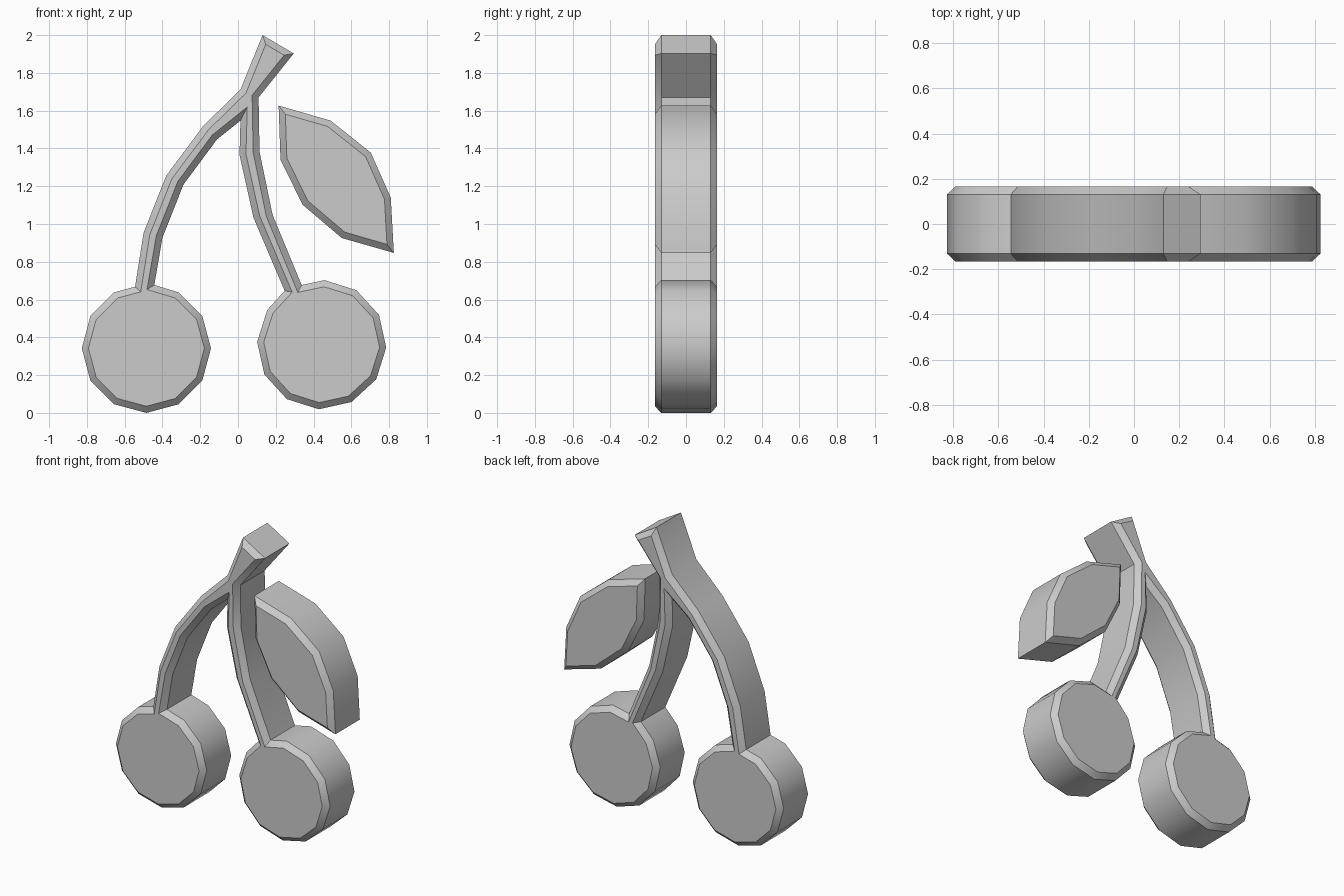
import bpy, bmesh
from math import radians, cos, sin
from mathutils import Vector

HALF_DEPTH = 0.165
BEVEL = 0.034

cube = bpy.data.objects.get("Cube")
if cube:
    bpy.data.objects.remove(cube, do_unlink=True)

grey = bpy.data.materials.new("plain grey")
grey.use_nodes = True
GREY = (0.6, 0.6, 0.6, 1)
grey.diffuse_color = GREY
grey.node_tree.nodes["Principled BSDF"].inputs["Base Color"].default_value = GREY


def fruit(cx, cz, start):
    """Clockwise twelve-sided rim, leaving out the corner hidden by the stem."""
    angles = [radians(start - 30 * i) for i in range(11)]
    return [(cx + 0.342 * cos(a), cz + 0.342 * sin(a)) for a in angles]


def inset(points, amount):
    """Move a clockwise outline inwards with mitred corners."""
    pts = [Vector(p) for p in points]
    result = []
    for i, p in enumerate(pts):
        a = (p - pts[i - 1]).normalized()
        b = (pts[(i + 1) % len(pts)] - p).normalized()
        na, nb = Vector((a.y, -a.x)), Vector((b.y, -b.x))
        result.append(p + (na + nb) * amount / (1 + na.dot(nb)))
    return result


def bevelled_slab(name, outline):
    """Extrude an outline through y, with chamfered front and back rims."""
    inner = inset(outline, BEVEL)
    bm = bmesh.new()
    layers = [(inner, -HALF_DEPTH), (outline, BEVEL - HALF_DEPTH),
              (outline, HALF_DEPTH - BEVEL), (inner, HALF_DEPTH)]
    rings = [[bm.verts.new((x, y, z)) for x, z in pts] for pts, y in layers]
    n = len(outline)
    for r, s in zip(rings, rings[1:]):
        for i in range(n):
            j = (i + 1) % n
            bm.faces.new((r[i], r[j], s[j], s[i]))
    bm.faces.new(rings[0])
    bm.faces.new(rings[-1])
    bmesh.ops.recalc_face_normals(bm, faces=bm.faces)
    mesh = bpy.data.meshes.new(name)
    bm.to_mesh(mesh)
    bm.free()
    mesh.materials.append(grey)
    obj = bpy.data.objects.new(name, mesh)
    bpy.context.collection.objects.link(obj)
    bpy.ops.object.select_all(action='DESELECT')
    obj.select_set(True)
    bpy.context.view_layer.objects.active = obj
    bpy.ops.object.shade_smooth_by_angle(angle=radians(38))


# Stem edges: outer left side, cut top and outer right side, then the inner fork
stem_outer = [(-.545, .668), (-.50, .953), (-.38, 1.256), (-.183, 1.52),
              (.013, 1.712), (.13, 2.0), (.295, 1.903), (.109, 1.67),
              (.114, 1.383), (.183, 1.049), (.337, .677)]
stem_inner = [(.247, .646), (.082, 1.033), (.008, 1.367), (.013, 1.547),
              (-.112, 1.447), (-.289, 1.208), (-.40, .927), (-.443, .677)]

# Two fruits joined by the forked stem
bevelled_slab("fruits_and_stem",
              fruit(-.485, .342, 60) + stem_outer
              + fruit(.443, .361, 87.5) + stem_inner)

# Separate leaf
bevelled_slab("leaf", [(.215, 1.627), (.491, 1.547), (.703, 1.378), (.809, 1.139),
                       (.825, .847), (.549, .926), (.342, 1.102), (.225, 1.34)])
